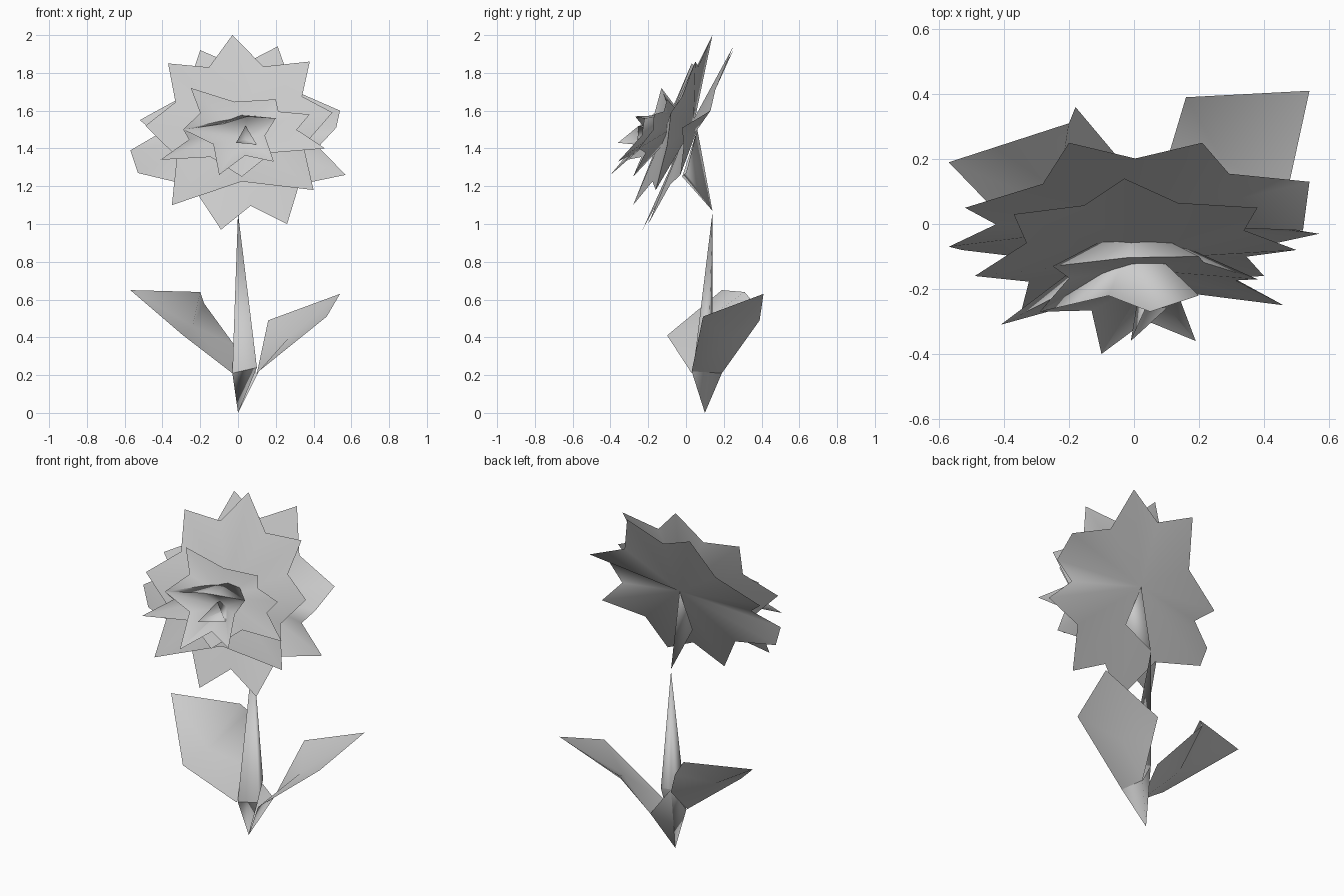
import bpy
from mathutils import Vector

cube = bpy.data.objects.get("Cube")
if cube:
    bpy.data.objects.remove(cube, do_unlink=True)

# One plain grey for the whole plant
grey = bpy.data.materials.new("light_grey")
grey.use_nodes = True
tone = (0.6, 0.6, 0.6, 1)
grey.diffuse_color = tone
grey.node_tree.nodes["Principled BSDF"].inputs["Base Color"].default_value = tone


def build(name, verts, faces):
    mesh = bpy.data.meshes.new(name)
    mesh.from_pydata([tuple(v) for v in verts], [], faces)
    mesh.materials.append(grey)
    for poly in mesh.polygons:
        poly.use_smooth = True
    obj = bpy.data.objects.new(name, mesh)
    bpy.context.collection.objects.link(obj)
    return obj


def fan(name, centre, rim, back=None):
    """Fan around a centre (rim runs clockwise from outside); back adds a second fan behind.
    The two fans keep their own rim points, so the edge between them stays crisp."""
    count = len(rim)
    pairs = [(1 + i, 1 + (i + 1) % count) for i in range(count)]
    verts = [centre, *rim]
    faces = [(0, b, a) for a, b in pairs]
    if back:
        start = len(verts)
        verts += [back, *rim]
        faces += [(start, start + a, start + b) for a, b in pairs]
    return build(name, verts, faces)


def petal_layer(name, centre, back, tips, depth):
    """Star of petals: a valley between neighbouring tips, pulled towards the centre."""
    middle = Vector(centre).lerp(Vector(back), 0.5)
    rim = []
    for i, tip in enumerate(tips):
        here, after = Vector(tip), Vector(tips[(i + 1) % len(tips)])
        rim.append(here)
        if (after - here).length > 0.2:
            rim.append(middle.lerp((here + after) / 2, depth))
    return fan(name, centre, rim, back)


# Flower head, from the back layer to the heart (tips run clockwise from the top)
petal_layer("back_petals", (0, 0, 1.48), (0, 0.06, 1.5), [
    (-0.2, 0.25, 1.92), (0.21, 0.25, 1.94), (0.54, 0.13, 1.6), (0.52, -0.02, 1.51),
    (0.57, -0.03, 1.26), (0.26, -0.2, 1.0), (-0.09, -0.23, 0.97),
    (-0.53, -0.08, 1.27), (-0.57, -0.07, 1.39), (-0.52, 0.05, 1.55)], 0.78)

petal_layer("middle_petals", (0, -0.11, 1.5), (0, 0.04, 1.52), [
    (-0.03, 0.14, 2.0), (0.38, 0.05, 1.86), (0.5, -0.08, 1.59), (0.4, -0.16, 1.18),
    (-0.35, -0.28, 1.1), (-0.49, -0.16, 1.52), (-0.37, 0.03, 1.85)], 0.77)

petal_layer("inner_petals", (0, -0.14, 1.5), (0, 0, 1.55), [
    (-0.25, -0.13, 1.72), (0.2, -0.1, 1.66), (0.38, -0.17, 1.58),
    (0.46, -0.25, 1.4), (0.02, -0.28, 1.25),
    (-0.41, -0.31, 1.34), (-0.29, -0.27, 1.5)], 0.74)

petal_layer("heart_petals", (0.04, -0.18, 1.46), (0, -0.03, 1.58), [
    (0.05, -0.27, 1.57), (0.2, -0.22, 1.56), (0.19, -0.36, 1.33),
    (-0.1, -0.4, 1.26), (-0.29, -0.27, 1.5)], 0.7)

fan("heart_bud", (0.04, -0.22, 1.45), [
    (0.04, -0.25, 1.52), (0.1, -0.26, 1.42), (-0.01, -0.36, 1.43)], (0.03, -0.12, 1.48))

# Spike hanging behind the head
fan("flower_stalk", (0, 0.14, 1.07), [
    (-0.03, -0.02, 1.25), (0.06, 0, 1.27), (0, 0.06, 1.5)])

# Stem: a ring drawn to a point above and below
ring = [(-0.03, 0.04, 0.21), (0.1, 0.04, 0.24), (0.08, 0.12, 0.34), (0, 0.14, 0.36)]
fan("stem_upper", (0, 0.14, 1.06), ring[::-1])
fan("stem_lower", (0, 0.1, 0), ring)

# Leaves: rim corners around a sunken midrib, closed by a flatter underside
fan("left_leaf", (0.27, 0.2, 0.4), [
    (0.11, 0.03, 0.22), (0.1, 0.19, 0.21), (0.16, 0.39, 0.49),
    (0.54, 0.41, 0.63), (0.47, 0.09, 0.51)], (0.27, 0.22, 0.38))
fan("right_leaf", (-0.24, 0.06, 0.46), [
    (-0.29, -0.1, 0.41), (-0.57, 0.19, 0.65), (-0.2, 0.31, 0.64),
    (-0.18, 0.36, 0.58), (-0.02, 0.17, 0.36), (-0.03, 0.03, 0.21)], (-0.25, 0.08, 0.44))

# Underside joining the left leaf to the foot of the stem
build("left_leaf_foot", [(0, 0.1, 0), (0.11, 0.03, 0.22), (0.1, 0.19, 0.21), (0, 0.14, 0.36)],
      [(0, 2, 1), (0, 3, 2)])
